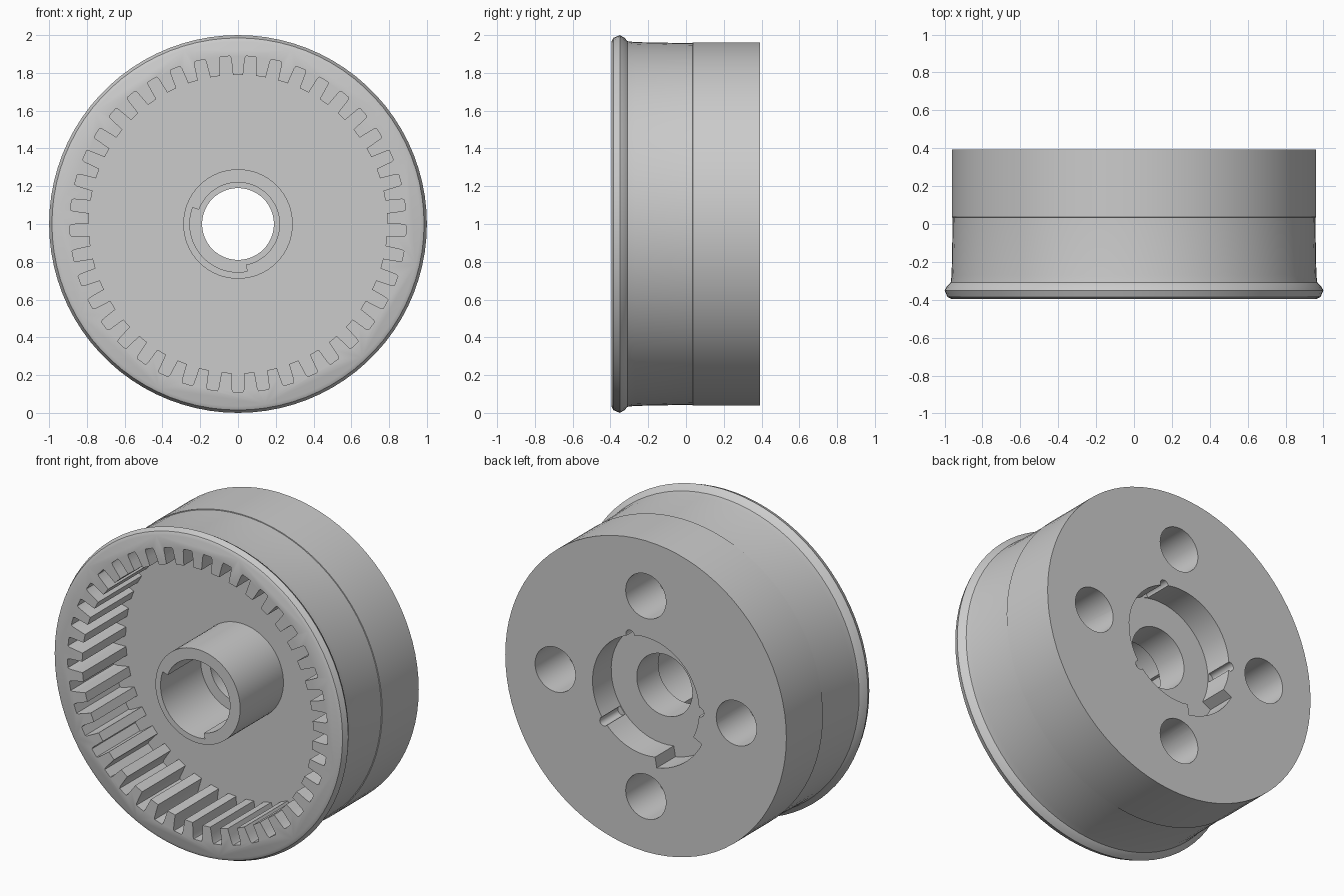
import bpy, bmesh, math
from math import sin, cos, pi, radians

if "Cube" in bpy.data.objects:
    bpy.data.objects.remove(bpy.data.objects["Cube"])

CZ = 1.0          # height of the wheel axis (axis runs along y)
TEETH = 41


def make_object(name, bm):
    bmesh.ops.recalc_face_normals(bm, faces=bm.faces)
    mesh = bpy.data.meshes.new(name)
    bm.to_mesh(mesh)
    bm.free()
    ob = bpy.data.objects.new(name, mesh)
    bpy.context.collection.objects.link(ob)
    return ob


def loft(name, rings):
    """Closed solid from equally long rings of 3D points."""
    bm = bmesh.new()
    vs = [[bm.verts.new(p) for p in ring] for ring in rings]
    n = len(vs[0])
    for a, b in zip(vs, vs[1:]):
        for i in range(n):
            j = (i + 1) % n
            bm.faces.new((a[i], a[j], b[j], b[i]))
    bm.faces.new(vs[0])
    bm.faces.new(vs[-1])
    return make_object(name, bm)


def polar(pts, y, x0=0.0, z0=0.0):
    return [(x0 + r * cos(a), y, CZ + z0 + r * sin(a)) for r, a in pts]


def circle(r, n):
    return [(r, pi / 2 + 2 * pi * i / n) for i in range(n)]


def prism(name, pts, y0, y1, x0=0.0, z0=0.0):
    return loft(name, [polar(pts, y0, x0, z0), polar(pts, y1, x0, z0)])


def stepped_circle(r, r_wide, start, end, n=48):
    """Circle whose radius grows to r_wide between two angles (degrees)."""
    a, b = radians(start), radians(end)
    wide = [(r_wide, a + (b - a) * i / n) for i in range(n + 1)]
    rest = [(r, b + (a + 2 * pi - b) * i / n) for i in range(n + 1)]
    return wide + rest


# Wheel body with front flange
profile = [(0.965, -0.395), (0.985, -0.385), (1.0, -0.35), (0.985, -0.325),
           (0.968, -0.31), (0.963, -0.27), (0.957, 0.035),
           (0.962, 0.036), (0.962, 0.393)]
wheel = loft("wheel", [polar(circle(r, 84), y) for r, y in profile])

# Internal gear outline: tip, flank and root of each tooth
gear = []
pitch = 2 * pi / TEETH
for i in range(TEETH):
    mid = pi / 2 + i * pitch
    half = [(0.79, 0.034), (0.835, 0.0375), (0.878, 0.041), (0.89, 0.047)]
    gear += [(r, mid - a) for r, a in reversed(half)]
    gear += [(r, mid + a) for r, a in half]

steps = [
    # toothed pocket, then the hub standing in it
    ("DIFFERENCE", prism("gear_pocket", gear, -0.6, 0.03)),
    ("UNION", prism("hub", circle(0.29, 72), -0.393, 0.1)),
    # stepped bore
    ("DIFFERENCE", prism("bore_through", circle(0.19, 64), -0.6, 0.6)),
    ("DIFFERENCE", prism("bore_front", stepped_circle(0.22, 0.255, 160, 281), -0.6, 0.0)),
    # rear recess with a wide side slot
    ("DIFFERENCE", prism("rear_recess", stepped_circle(0.365, 0.43, 207, 260), 0.21, 0.6)),
]

# Small notches around the rear recess
for deg in (73, 180, 321):
    a = radians(deg)
    steps.append(("DIFFERENCE", prism("notch", circle(0.028, 16), 0.215, 0.6,
                                      0.37 * cos(a), 0.37 * sin(a))))
# Four round holes in the rear face
for i in range(4):
    a = i * pi / 2
    steps.append(("DIFFERENCE", prism("rear_hole", circle(0.138, 40), 0.09, 0.6,
                                      0.62 * cos(a), 0.62 * sin(a))))

for op, cutter in steps:
    m = wheel.modifiers.new(cutter.name, 'BOOLEAN')
    m.operation = op
    m.solver = 'EXACT'
    m.object = cutter
    cutter.hide_render = True

# Bake the cuts and remove the helpers
deps = bpy.context.evaluated_depsgraph_get()
baked = bpy.data.meshes.new_from_object(wheel.evaluated_get(deps))
wheel.modifiers.clear()
wheel.data = baked
for _, cutter in steps:
    bpy.data.objects.remove(cutter)

# Smooth round walls, sharp edges
bpy.context.view_layer.objects.active = wheel
wheel.select_set(True)
bpy.ops.object.shade_smooth_by_angle(angle=radians(30))
